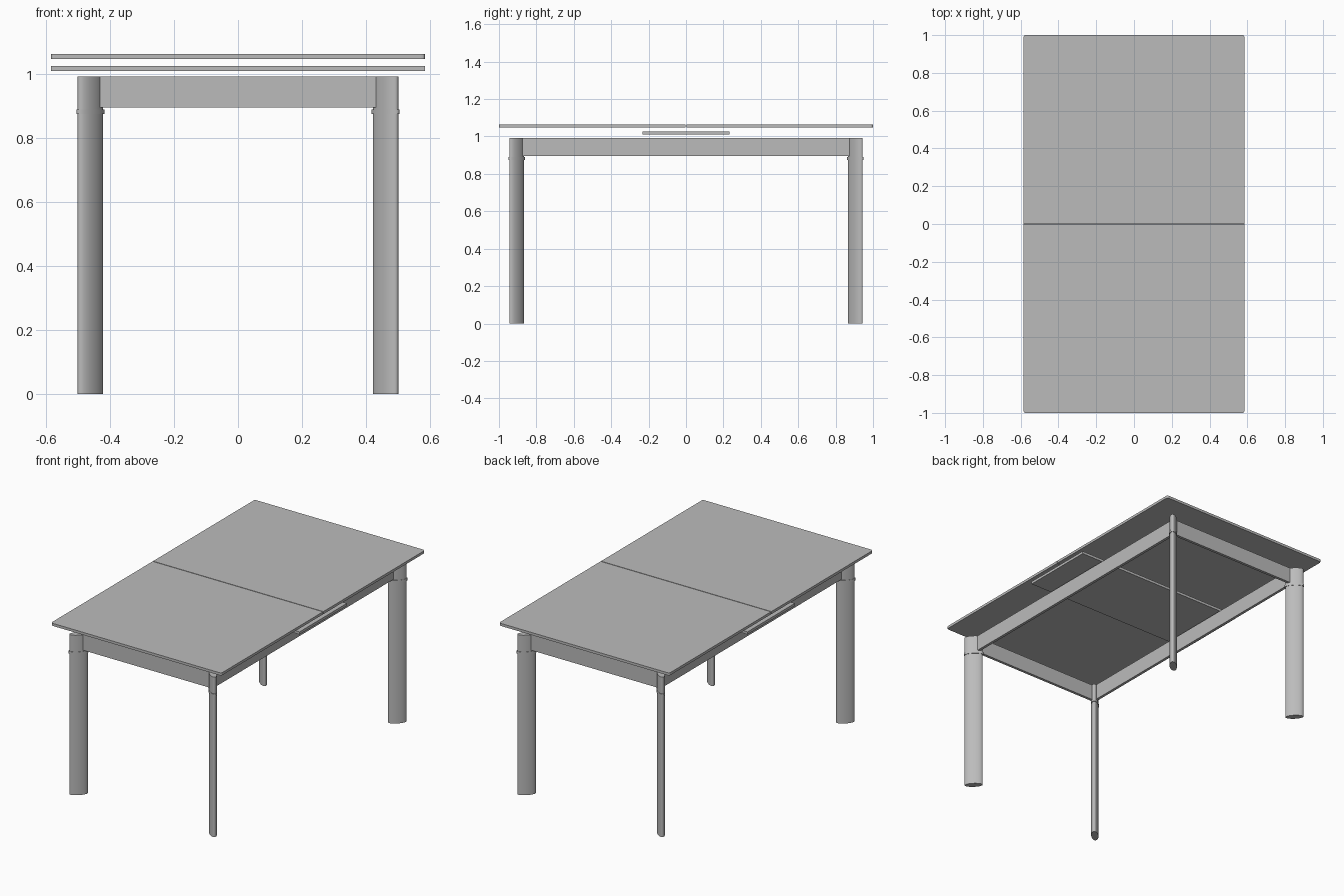
import bpy, bmesh, math
from mathutils import Matrix

if "Cube" in bpy.data.objects:
    bpy.data.objects.remove(bpy.data.objects["Cube"])

grey = bpy.data.materials.new("plain_grey")
grey.use_nodes = True
colour = (0.5, 0.5, 0.5, 1)
grey.diffuse_color = colour
grey.node_tree.nodes["Principled BSDF"].inputs["Base Color"].default_value = colour


def finish(name, bm, smooth=False):
    mesh = bpy.data.meshes.new(name)
    bmesh.ops.recalc_face_normals(bm, faces=bm.faces)
    bm.to_mesh(mesh)
    bm.free()
    mesh.materials.append(grey)
    obj = bpy.data.objects.new(name, mesh)
    bpy.context.collection.objects.link(obj)
    if smooth:
        bpy.context.view_layer.objects.active = obj
        bpy.ops.object.select_all(action="DESELECT")
        obj.select_set(True)
        bpy.ops.object.shade_smooth_by_angle(angle=math.radians(35))
    return obj


def box(name, low, high, round_corners=None):
    """Box between two corners; round_corners picks upright edges to round."""
    bm = bmesh.new()
    bmesh.ops.create_cube(bm, size=1)
    for v in bm.verts:
        v.co = [h if c > 0 else l for c, l, h in zip(v.co, low, high)]
    if round_corners:
        edges = [e for e in bm.edges
                 if abs(e.verts[0].co.z - e.verts[1].co.z) > 0.001
                 and round_corners(e.verts[0].co)]
        bmesh.ops.bevel(bm, geom=edges, offset=0.012, segments=4,
                        affect="EDGES", profile=0.5)
    return finish(name, bm)


def oval_leg(name, x, y):
    """Oval post, long axis on the diagonal, with a collar under the apron."""
    rings = [(0, 1), (0.875, 1), (0.875, 1.09), (0.89, 1.09), (0.89, 1), (0.993, 1)]
    sides = 40
    bm = bmesh.new()
    loops = []
    for z, grow in rings:
        loops.append([bm.verts.new((0.0525 * grow * math.cos(t),
                                    0.021 * grow * math.sin(t), z))
                      for t in (math.tau * i / sides for i in range(sides))])
    for a, b in zip(loops, loops[1:]):
        for i in range(sides):
            j = (i + 1) % sides
            bm.faces.new((a[i], a[j], b[j], b[i]))
    bm.faces.new(loops[0])
    bm.faces.new(loops[-1])
    turn = Matrix.Rotation(math.atan2(y, x * abs(y / x)), 4, "Z")
    bmesh.ops.transform(bm, matrix=Matrix.Translation((x, y, 0)) @ turn, verts=bm.verts)
    finish(name, bm, smooth=True)


# Two-part tabletop with a fine seam
for name, s in (("front_tabletop", -1), ("back_tabletop", 1)):
    ys = sorted((s * 0.002, s * 1.0))
    box(name, (-0.585, ys[0], 1.047), (0.585, ys[1], 1.063),
        lambda co: abs(co.y) > 0.5)

# Extension leaf stored below the top
box("stored_leaf", (-0.585, -0.232, 1.01), (0.585, 0.232, 1.026))

# Aprons
for name, s in (("front_apron", -1), ("back_apron", 1)):
    ys = sorted((s * 0.885, s * 0.902))
    box(name, (-0.457, ys[0], 0.896), (0.457, ys[1], 0.993))
for name, s in (("right_apron", -1), ("left_apron", 1)):
    xs = sorted((s * 0.44, s * 0.457))
    box(name, (xs[0], -0.885, 0.896), (xs[1], 0.885, 0.993))

# Legs
for side, sx in (("right", -1), ("left", 1)):
    for end, sy in (("front", -1), ("back", 1)):
        oval_leg(f"{end}_{side}_leg", sx * 0.461, sy * 0.905)
